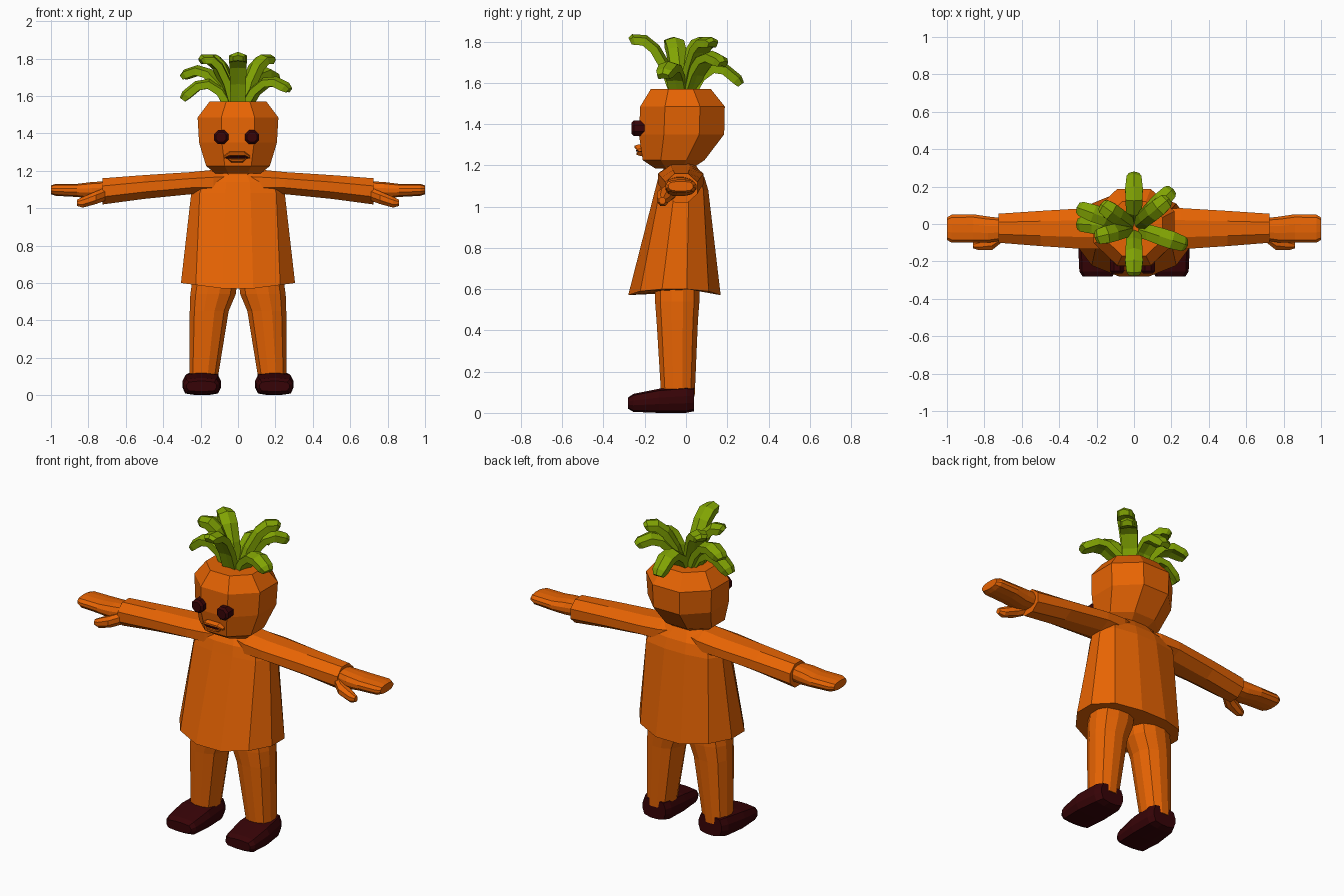
import bpy, bmesh, math
from mathutils import Vector


def material(name, rgb):
    m = bpy.data.materials.new(name)
    m.diffuse_color = (*rgb, 1)
    return m


ORANGE = material("carrot orange", (0.84, 0.133, 0.001))
GREEN = material("leaf green", (0.22, 0.37, 0.001))
BROWN = material("dark brown", (0.038, 0.001, 0.002))


def unit_ring(n, p):
    """Superellipse outline with flat sides, scaled to fill -1..1."""
    pts = []
    for i in range(n):
        a = (i + 0.5) * 2 * math.pi / n
        c, s = math.cos(a), math.sin(a)
        k = (abs(c) ** p + abs(s) ** p) ** (-1 / p)
        pts.append((c * k, s * k))
    m = max(abs(q[0]) for q in pts)
    return [(q[0] / m, q[1] / m) for q in pts]


def skin(name, rings, mat, mirror=False):
    """Skin a list of point rings into a closed, flat-shaded object."""
    bm = bmesh.new()
    loops = [[bm.verts.new(p) for p in r] for r in rings]
    n = len(loops[0])
    for a, b in zip(loops, loops[1:]):
        for i in range(n):
            j = (i + 1) % n
            bm.faces.new((a[i], a[j], b[j], b[i]))
    bm.faces.new(loops[0][::-1])
    bm.faces.new(loops[-1])
    bmesh.ops.recalc_face_normals(bm, faces=bm.faces)
    me = bpy.data.meshes.new(name)
    bm.to_mesh(me)
    bm.free()
    me.materials.append(mat)
    ob = bpy.data.objects.new(name, me)
    bpy.context.collection.objects.link(ob)
    if mirror:
        ob.modifiers.new("mirror", "MIRROR")
    return ob


def loft(name, axis, rows, mat, n=8, p=2.0, mirror=False, raise_sides=0):
    """rows: position on axis, min/max on each other axis, optional squareness.
    raise_sides lifts the first ring towards its left and right ends."""
    rings = []
    for k, (t, a0, a1, b0, b1, *q) in enumerate(rows):
        ring = []
        for u, v in unit_ring(n, q[0] if q else p):
            a = (a0 + a1) / 2 + u * (a1 - a0) / 2
            b = (b0 + b1) / 2 + v * (b1 - b0) / 2
            s = t + (raise_sides * abs(u) if k == 0 else 0)
            ring.append({"x": (s, a, b), "y": (a, s, b), "z": (a, b, s)}[axis])
        rings.append(ring)
    return skin(name, rings, mat, mirror)


# Head: z, x range, y range
loft("head", "z", [
    (1.185, -0.12, 0.12, -0.15, 0.03),
    (1.225, -0.17, 0.17, -0.21, 0.09),
    (1.35, -0.208, 0.208, -0.228, 0.185),
    (1.485, -0.216, 0.216, -0.222, 0.188),
    (1.57, -0.152, 0.152, -0.17, 0.12)], ORANGE)

# Robe with flared hem, and neck
loft("robe", "z", [
    (0.56, -0.305, 0.305, -0.28, 0.168, 2.1),
    (1.08, -0.25, 0.25, -0.15, 0.108, 3.4),
    (1.14, -0.235, 0.235, -0.135, 0.09, 3),
    (1.21, -0.13, 0.13, -0.09, 0.04, 2)], ORANGE, n=12, raise_sides=0.04)
loft("neck", "z", [
    (1.15, -0.12, 0.12, -0.11, 0.04),
    (1.23, -0.11, 0.11, -0.11, 0.03)], ORANGE)

# Sleeves, hands and thumbs: x, y range, z range
loft("sleeve", "x", [
    (0.0, -0.09, 0.04, 1.08, 1.21),
    (0.13, -0.13, 0.08, 1.07, 1.205),
    (0.25, -0.135, 0.085, 1.075, 1.193),
    (0.50, -0.118, 0.07, 1.05, 1.177),
    (0.725, -0.10, 0.055, 1.02, 1.16)], ORANGE, mirror=True)
loft("hand", "x", [
    (0.69, -0.085, 0.03, 1.055, 1.145),
    (0.78, -0.10, 0.04, 1.05, 1.14),
    (0.86, -0.10, 0.052, 1.06, 1.13),
    (0.975, -0.10, 0.05, 1.066, 1.13),
    (1.00, -0.085, 0.035, 1.075, 1.122)], ORANGE, n=12, p=3, mirror=True)
loft("thumb", "x", [
    (0.71, -0.10, -0.04, 1.04, 1.11),
    (0.76, -0.14, -0.06, 1.022, 1.09),
    (0.83, -0.14, -0.085, 1.003, 1.06),
    (0.86, -0.13, -0.10, 1.012, 1.045)], ORANGE, mirror=True)

# Legs and shoes
loft("leg", "z", [
    (0.08, 0.11, 0.26, -0.12, 0.042),
    (0.45, 0.05, 0.258, -0.143, 0.058),
    (0.54, 0.012, 0.255, -0.15, 0.065),
    (0.64, 0.0, 0.24, -0.15, 0.065)], ORANGE, n=12, p=2.4, mirror=True)
loft("shoe", "y", [
    (-0.28, 0.115, 0.275, 0.02, 0.075),
    (-0.255, 0.10, 0.292, 0.005, 0.092),
    (-0.13, 0.09, 0.298, 0.0, 0.117),
    (0.0, 0.095, 0.28, 0.0, 0.128),
    (0.038, 0.11, 0.26, 0.008, 0.122)], BROWN, n=12, p=4, mirror=True)

# Eyes: y, x range, z range
for side, x in (("left", 0.075), ("right", -0.09)):
    loft(side + "_eye", "y", [
        (y, x - r, x + r, 1.38 - r, 1.38 + r)
        for y, r in ((-0.17, 0.038), (-0.252, 0.038), (-0.264, 0.027))], BROWN)

# Mouth: two lips with a dark gap
for name, z0, z1, w, y, mat in (("upper_lip", 1.277, 1.302, 0.068, -0.25, ORANGE),
                                ("mouth_gap", 1.263, 1.28, 0.06, -0.242, BROWN),
                                ("lower_lip", 1.245, 1.267, 0.052, -0.24, ORANGE)):
    zc = 1.274
    loft(name, "x", [
        (-0.005 - w, -0.19, y + 0.016, zc - 0.008, zc + 0.008),
        (-0.005 - w * 0.6, -0.18, y, z0, z1),
        (-0.005 + w * 0.6, -0.18, y, z0, z1),
        (-0.005 + w, -0.19, y + 0.016, zc - 0.008, zc + 0.008)], mat)


# Leaves: arched blades swept from the crown to a tip, with arch height
def leaf(name, tip, arch):
    tip = Vector(tip)
    out = Vector((tip.x, tip.y + 0.02, 0))
    base = Vector((0, -0.02, 1.53)) + out * 0.12
    ctrl = Vector((0, -0.02, tip.z + arch)) + out * 0.5
    side = out.normalized().cross(Vector((0, 0, 1)))
    rings = []
    for t, w in ((0, 0.04), (0.25, 0.042), (0.5, 0.046), (0.72, 0.047), (0.93, 0.04), (1, 0.028)):
        c = base * (1 - t) ** 2 + ctrl * 2 * t * (1 - t) + tip * t * t
        tan = ((ctrl - base) * (1 - t) + (tip - ctrl) * t).normalized()
        up = side.cross(tan)
        h = 0.03 if t < 1 else 0.02
        # six-sided blade, creased along the middle
        rings.append([c + side * w * u + up * h * v for u, v in
                      ((1, -0.8), (1, 0.5), (0, 1), (-1, 0.5), (-1, -0.8), (0, -0.6))])
    skin(name, rings, GREEN)


for i, (tip, arch) in enumerate([
        ((0.0, -0.27, 1.80), 0.06),
        ((0.0, 0.265, 1.59), 0.19),
        ((0.275, -0.11, 1.63), 0.13),
        ((0.18, 0.13, 1.785), 0.07),
        ((0.20, 0.18, 1.69), 0.12),
        ((-0.295, 0.0, 1.58), 0.19),
        ((-0.295, 0.085, 1.70), 0.12),
        ((-0.20, -0.07, 1.785), 0.07),
        ((-0.17, 0.10, 1.785), 0.07)]):
    leaf(f"leaf_{i + 1}", tip, arch)
